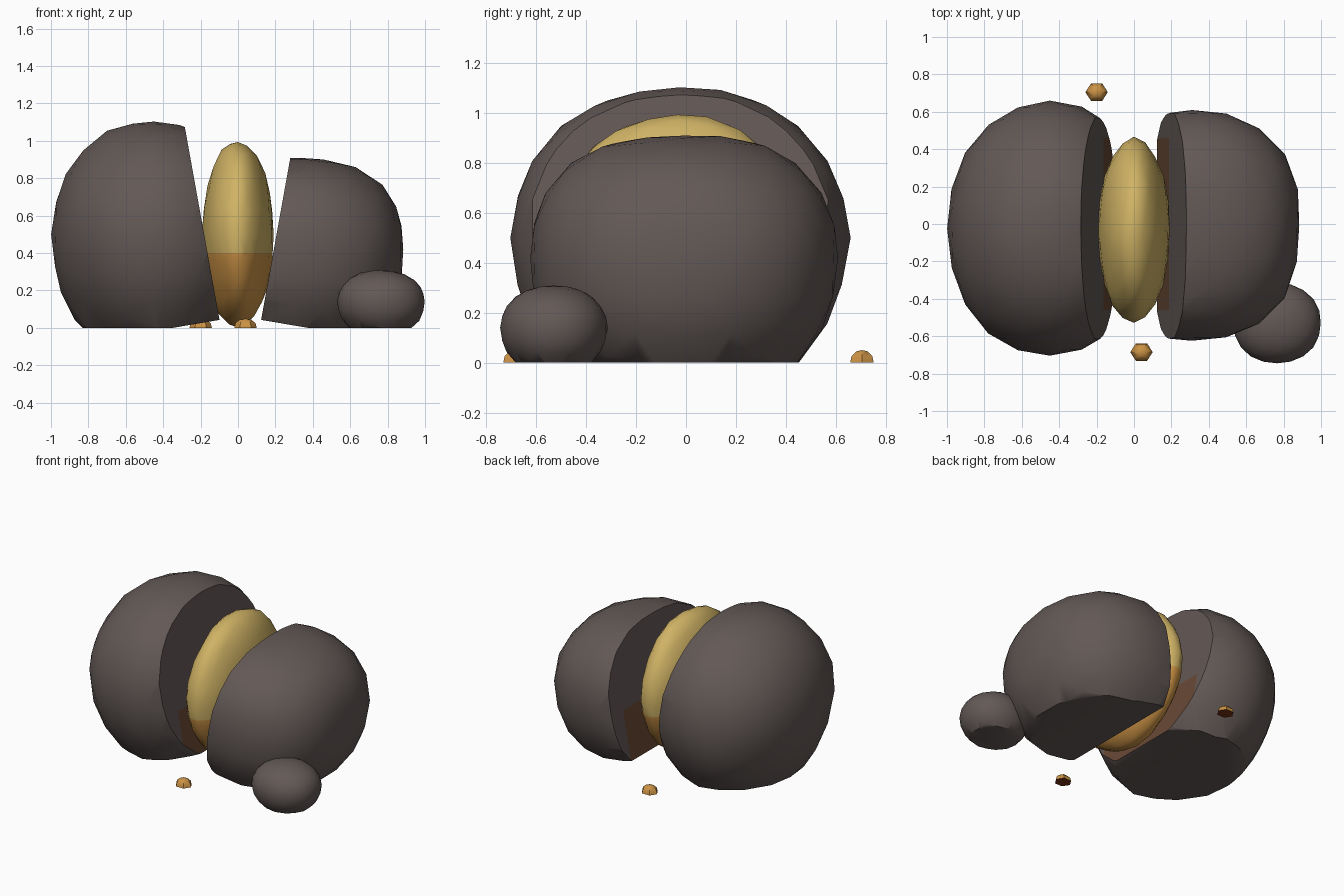
import bpy, bmesh
from mathutils import Vector
from math import radians, sin

cube = bpy.data.objects.get("Cube")
if cube:
    bpy.data.objects.remove(cube, do_unlink=True)


def material(name, rgb):
    m = bpy.data.materials.new(name)
    m.use_nodes = True
    m.diffuse_color = (*rgb, 1)
    bsdf = m.node_tree.nodes["Principled BSDF"]
    bsdf.inputs["Base Color"].default_value = (*rgb, 1)
    bsdf.inputs["Roughness"].default_value = 0.9
    return m


STONE = material("dark stone", (0.125, 0.10, 0.093))
GOLD = material("gold", (0.63, 0.45, 0.13))
AMBER = material("amber", (0.60, 0.29, 0.06))
STAIN = material("amber stained stone", (0.14, 0.065, 0.035))
EMBER = material("dark ember", (0.18, 0.03, 0.006))


def cut(bm, point, normal):
    """Drop the side of the plane the normal points to and cap the hole."""
    geom = bm.verts[:] + bm.edges[:] + bm.faces[:]
    res = bmesh.ops.bisect_plane(bm, geom=geom, plane_co=point, plane_no=normal,
                                 clear_outer=True, dist=1e-5)
    edges = [e for e in res["geom_cut"] if isinstance(e, bmesh.types.BMEdge)]
    bmesh.ops.holes_fill(bm, edges=edges, sides=0)


def score(bm, faces, point, normal):
    """Divide the given faces along a plane without removing anything."""
    edges = {e for f in faces for e in f.edges}
    verts = {v for f in faces for v in f.verts}
    bmesh.ops.bisect_plane(bm, geom=[*faces, *edges, *verts], plane_co=point,
                           plane_no=normal, dist=1e-5)
    bm.normal_update()


def blob(center, size, drop, power, rough):
    """Rounded lump: size holds the radii, drop the radius below the centre."""
    bm = bmesh.new()
    bmesh.ops.create_icosphere(bm, subdivisions=3, radius=1)
    for v in bm.verts:
        d = v.co.normalized()
        d /= sum(abs(c) ** power for c in d) ** (1 / power)
        d *= 1 + rough * sin(4 * d.x + 1) * sin(5 * d.y + 2) * sin(4 * d.z + 1)
        rz = size[2] if d.z > 0 else drop
        v.co = Vector(center) + Vector((d.x * size[0], d.y * size[1], d.z * rz))
    return bm


def finish(bm, name, mats, angle=40):
    bmesh.ops.recalc_face_normals(bm, faces=bm.faces[:])
    mesh = bpy.data.meshes.new(name)
    bm.to_mesh(mesh)
    bm.free()
    for m in mats:
        mesh.materials.append(m)
    ob = bpy.data.objects.new(name, mesh)
    bpy.context.collection.objects.link(ob)
    bpy.ops.object.select_all(action='DESELECT')
    ob.select_set(True)
    bpy.context.view_layer.objects.active = ob
    bpy.ops.object.shade_smooth_by_angle(angle=radians(angle))


def boulder_half(name, center, size, drop, power, split, side):
    """Half boulder; side is the x direction of its split face."""
    bm = blob(center, size, drop, power, 0.015)
    cut(bm, (0, 0, 0), (0, 0, -1))
    # tilted underside next to the split
    cut(bm, (split - side * 0.25, 0, 0), (side * 0.17, 0, -1))
    normal = Vector((side, 0, 0.18)).normalized()
    cut(bm, (split, 0, 0.05), normal)
    bm.normal_update()

    def split_faces():
        return [f for f in bm.faces if f.normal.dot(normal) > 0.999]

    # stained patch low on the split face
    for point, direction in (((0, 0, 0.4), (0, 0, 1)), ((0, -0.46, 0), (0, 1, 0)),
                             ((0, 0.46, 0), (0, 1, 0))):
        score(bm, split_faces(), point, direction)
    for f in split_faces():
        c = f.calc_center_median()
        f.material_index = int(c.z < 0.4 and abs(c.y) < 0.46)
    finish(bm, name, [STONE, STAIN])


# Two halves of the split boulder
boulder_half("right_boulder_half", (-0.45, -0.025, 0.50), (0.55, 0.68, 0.61),
             0.68, 2.05, -0.10, 1)
boulder_half("left_boulder_half", (0.31, -0.01, 0.42), (0.58, 0.615, 0.495),
             0.56, 2.35, 0.125, -1)

# Small rock beside the boulder
bm = blob((0.765, -0.53, 0.14), (0.235, 0.215, 0.17), 0.19, 2.1, 0.01)
cut(bm, (0, 0, 0), (0, 0, -1))
finish(bm, "small_rock", [STONE])

# Lens-shaped golden core, amber near the ground
bm = blob((0, -0.035, 0.5), (0.195, 0.495, 0.505), 0.5, 1.9, 0.03)
score(bm, bm.faces[:], (0, 0, 0.4), (0, 0, 1))
for f in bm.faces:
    f.material_index = int(f.calc_center_median().z < 0.4)
finish(bm, "golden_core", [GOLD, AMBER], 50)


# Nuggets lying on the ground
def nugget(name, x, y):
    bm = bmesh.new()
    rings = []
    for r, z in ((1, 0), (0.9, 0.025), (0.5, 0.045)):
        ring = bmesh.ops.create_circle(bm, segments=6, radius=0.06 * r)["verts"]
        for v in ring:
            # six-sided outline with points along x
            v.co = Vector((x - v.co.y, y + v.co.x * 0.9, z))
        rings.append(ring)
    top = bm.verts.new((x, y, 0.05))
    for i in range(6):
        j = (i + 1) % 6
        for low, high in zip(rings, rings[1:]):
            bm.faces.new((low[i], low[j], high[j], high[i]))
        bm.faces.new((rings[-1][i], rings[-1][j], top))
    base = bm.faces.new(rings[0])
    base.material_index = 1
    finish(bm, name, [AMBER, EMBER], 35)


nugget("front_nugget", 0.04, -0.685)
nugget("back_nugget", -0.2, 0.705)
